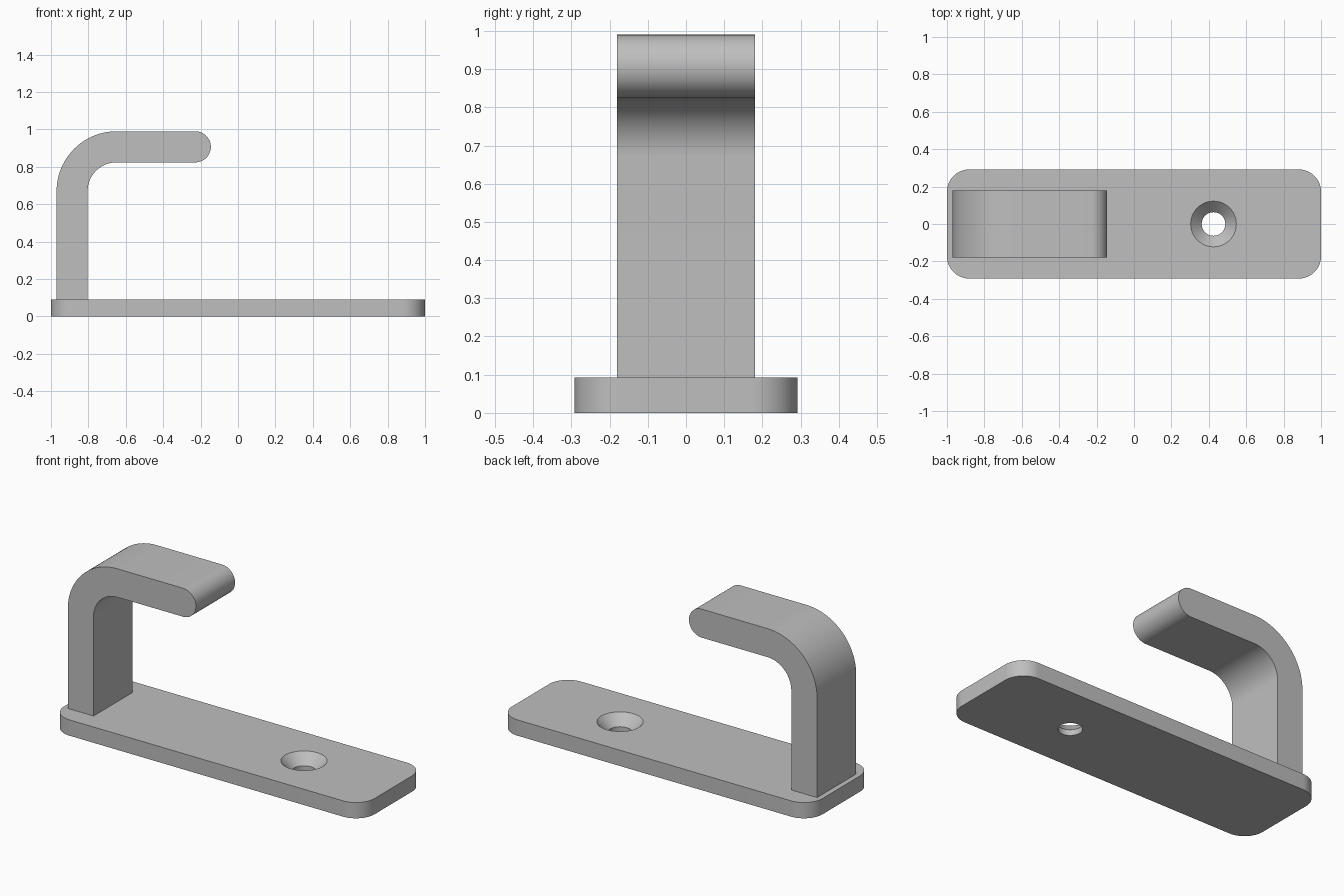
import bpy, bmesh, math

if "Cube" in bpy.data.objects:
    bpy.data.objects.remove(bpy.data.objects["Cube"])

grey = bpy.data.materials.new("plain grey")
grey.diffuse_color = (0.52, 0.52, 0.52, 1)
grey.use_nodes = True
grey.node_tree.nodes["Principled BSDF"].inputs["Base Color"].default_value = grey.diffuse_color


def arc(cx, cy, r, a0, a1, n=16):
    """Points on an arc, angles in degrees."""
    return [(cx + r * math.cos(math.radians(a0 + (a1 - a0) * i / n)),
             cy + r * math.sin(math.radians(a0 + (a1 - a0) * i / n)))
            for i in range(n + 1)]


def ring(bm, points):
    """Closed loop of vertices and its edges."""
    vs = [bm.verts.new(p) for p in points]
    return vs, [bm.edges.new((vs[i - 1], vs[i])) for i in range(len(vs))]


def finish(bm, name):
    bmesh.ops.recalc_face_normals(bm, faces=bm.faces)
    mesh = bpy.data.meshes.new(name)
    bm.to_mesh(mesh)
    bm.free()
    mesh.materials.append(grey)
    obj = bpy.data.objects.new(name, mesh)
    bpy.context.collection.objects.link(obj)
    bpy.ops.object.select_all(action='DESELECT')
    obj.select_set(True)
    bpy.context.view_layer.objects.active = obj
    bpy.ops.object.shade_smooth_by_angle(angle=math.radians(30))


# Base plate: rounded rectangle with a countersunk screw hole
L, W, T, R = 1.0, 0.292, 0.092, 0.12
outline = (arc(L - R, W - R, R, 0, 90) + arc(R - L, W - R, R, 90, 180)
           + arc(R - L, R - W, R, 180, 270) + arc(L - R, R - W, R, 270, 360))
bm = bmesh.new()
bottom, bottom_edges = ring(bm, [(x, y, 0) for x, y in outline])
top, top_edges = ring(bm, [(x, y, T) for x, y in outline])
hole = [ring(bm, [(x, y, z) for x, y in arc(0.425, 0, r, 0, 360, 64)[:-1]])
        for r, z in ((0.063, 0), (0.063, 0.033), (0.122, T))]
walls = [(bottom, top), (hole[0][0], hole[1][0]), (hole[1][0], hole[2][0])]
for low, high in walls:
    for i in range(len(low)):
        bm.faces.new((low[i - 1], low[i], high[i], high[i - 1]))
for edges in (bottom_edges + hole[0][1], top_edges + hole[2][1]):
    bmesh.ops.triangle_fill(bm, edges=edges, use_beauty=True)
finish(bm, "base_plate")

# Hook: bent bar with a fully rounded tip, extruded across the plate
z0, bend_x, bend_z = T, -0.65, 0.67
outer, inner, half = 0.32, 0.154, 0.083
profile = ([(bend_x - outer, z0)]
           + arc(bend_x, bend_z, outer, 180, 90, 24)
           + arc(-0.228, bend_z + inner + half, half, 90, -90, 24)
           + arc(bend_x, bend_z, inner, 90, 180, 24)
           + [(bend_x - inner, z0)])
bm = bmesh.new()
side = bm.faces.new([bm.verts.new((x, -0.18, z)) for x, z in profile])
geom = bmesh.ops.extrude_face_region(bm, geom=[side], use_keep_orig=True)["geom"]
bmesh.ops.translate(bm, vec=(0, 0.36, 0),
                    verts=[v for v in geom if isinstance(v, bmesh.types.BMVert)])
finish(bm, "hook")
